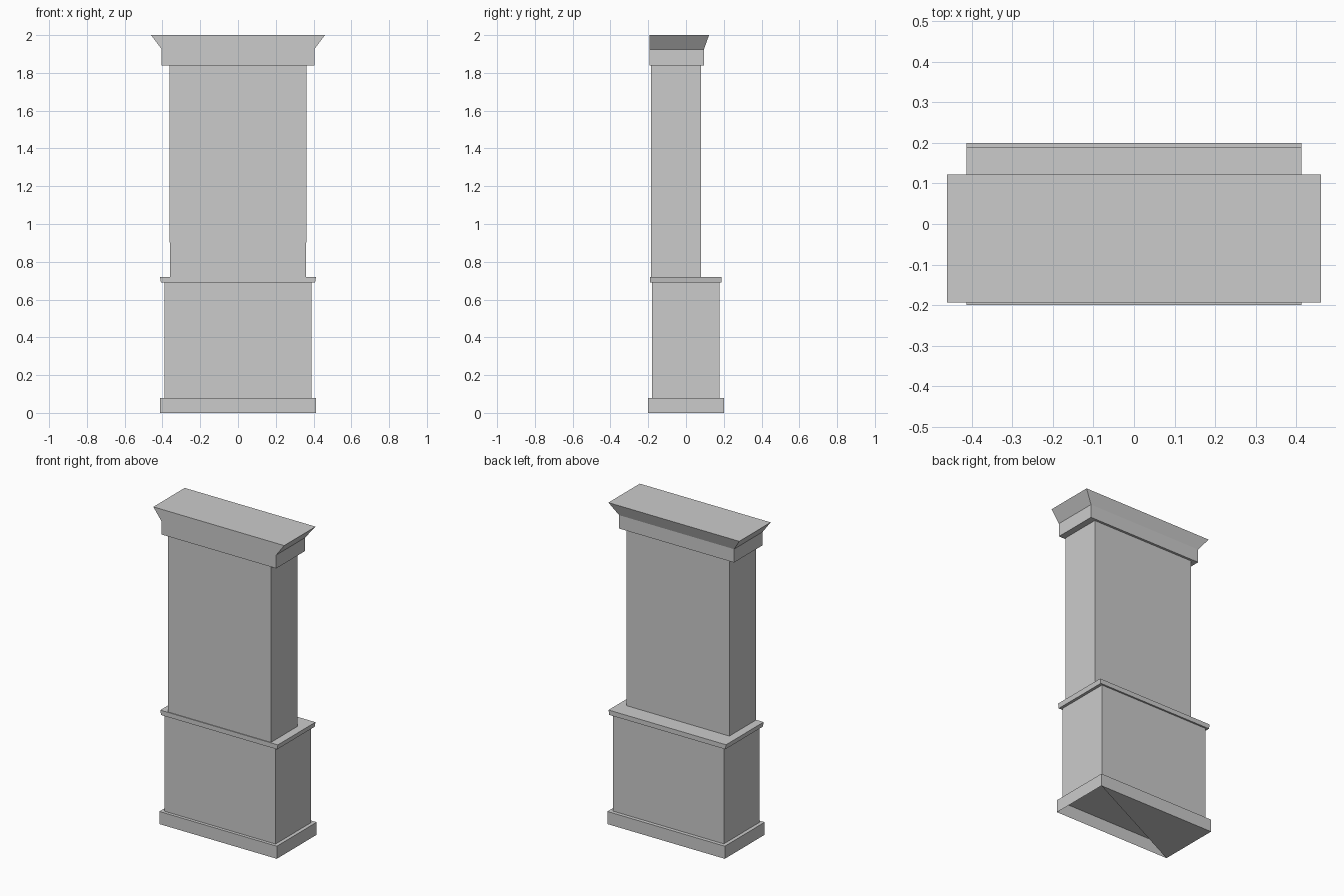
import bpy, bmesh

cube = bpy.data.objects.get("Cube")
if cube:
    bpy.data.objects.remove(cube, do_unlink=True)

grey = bpy.data.materials.new("plain_grey")
grey.use_nodes = True
colour = (0.6, 0.6, 0.6, 1)
grey.diffuse_color = colour
grey.node_tree.nodes["Principled BSDF"].inputs["Base Color"].default_value = colour


def stack(name, levels, half_open_base=False):
    """Loft rectangles given as (half width, front y, back y, z)."""
    bm = bmesh.new()
    rings = []
    for hx, y0, y1, z in levels:
        corners = ((-hx, y0), (hx, y0), (hx, y1), (-hx, y1))
        rings.append([bm.verts.new((x, y, z)) for x, y in corners])
    for low, high in zip(rings, rings[1:]):
        for i in range(4):
            j = (i + 1) % 4
            bm.faces.new((low[i], low[j], high[j], high[i]))
    bm.faces.new(rings[-1])
    a, b, c, d = rings[0]
    bm.faces.new((d, c, a) if half_open_base else (d, c, b, a))
    mesh = bpy.data.meshes.new(name)
    bm.to_mesh(mesh)
    bm.free()
    mesh.materials.append(grey)
    obj = bpy.data.objects.new(name, mesh)
    bpy.context.collection.objects.link(obj)
    return obj


# Base plinth, its underside only half closed
stack("plinth", [(0.413, -0.2, 0.2, 0), (0.413, -0.2, 0.2, 0.08)], True)

# Deep lower cabinet and the ledge on top of it
stack("lower_cabinet", [(0.39, -0.18, 0.177, 0.08), (0.39, -0.18, 0.177, 0.69)])
stack("ledge", [(0.408, -0.19, 0.188, 0.69), (0.413, -0.19, 0.188, 0.72)])

# Shallower upper cabinet
stack("upper_cabinet", [(0.361, -0.185, 0.08, 0.72), (0.363, -0.185, 0.08, 1.84)])

# Cornice: straight band, then a flare on the sides and back
stack("cornice", [(0.404, -0.193, 0.095, 1.84),
                  (0.404, -0.193, 0.095, 1.925),
                  (0.46, -0.193, 0.122, 2)])
